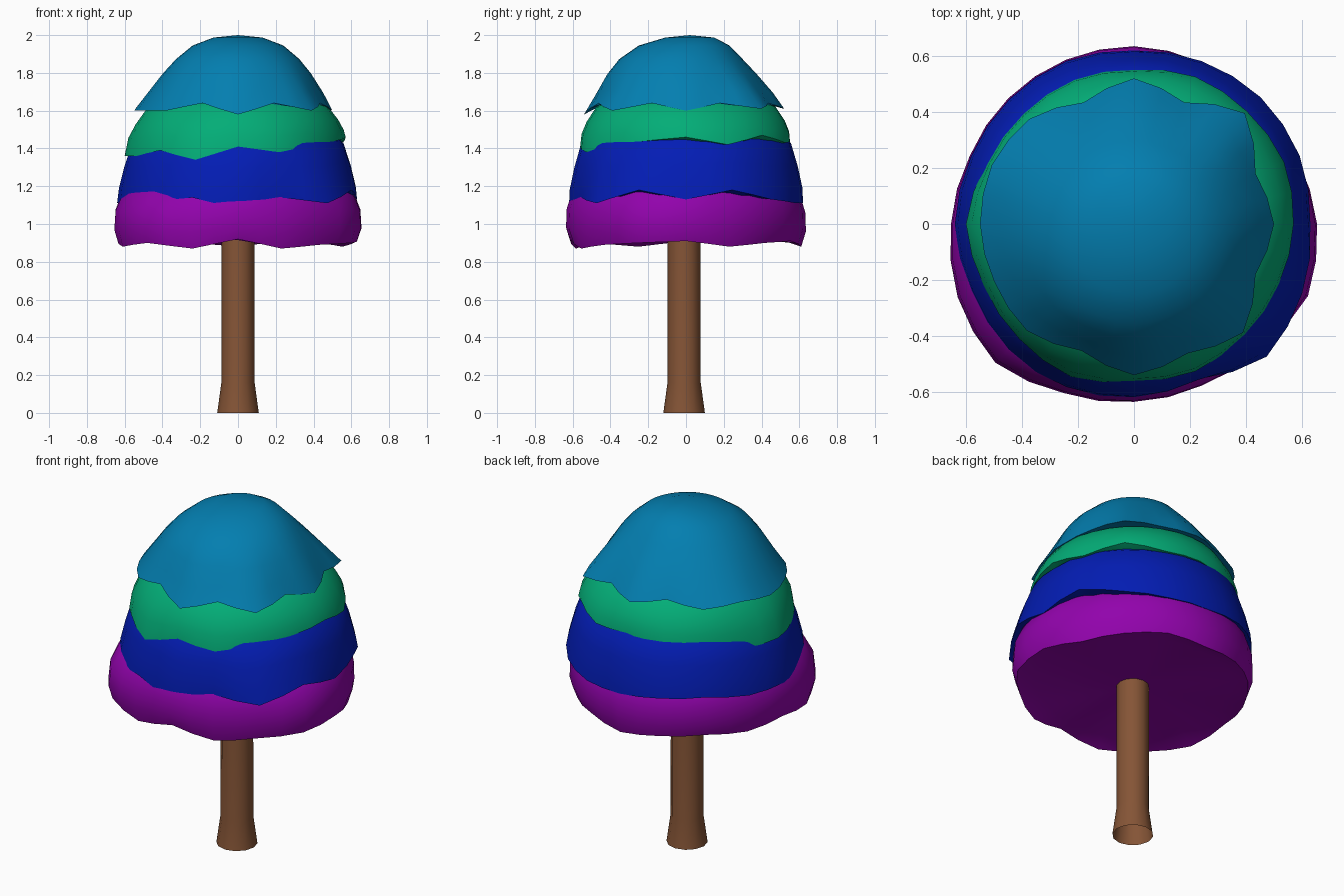
import bpy
import bmesh
from math import cos, sin, tau, radians

default = bpy.data.objects.get("Cube")
if default:
    bpy.data.objects.remove(default, do_unlink=True)


def material(name, rgb):
    mat = bpy.data.materials.new(name)
    mat.use_nodes = True
    colour = (*rgb, 1)
    mat.diffuse_color = colour
    mat.node_tree.nodes["Principled BSDF"].inputs["Base Color"].default_value = colour
    return mat


def skin(name, rings, mat, tip, base=None):
    """Bridge equal rings of points from bottom to top, closing with end points."""
    bm = bmesh.new()
    loops = [[bm.verts.new(point) for point in ring] for ring in rings]
    count = len(loops[0])
    for low, high in zip(loops, loops[1:]):
        for i in range(count):
            j = (i + 1) % count
            bm.faces.new((low[i], low[j], high[j], high[i]))
    for centre, loop in ((base, loops[0]), (tip, loops[-1])):
        if centre:
            vert = bm.verts.new(centre)
            for i in range(count):
                bm.faces.new((vert, loop[i], loop[(i + 1) % count]))
    bmesh.ops.recalc_face_normals(bm, faces=bm.faces)
    mesh = bpy.data.meshes.new(name)
    bm.to_mesh(mesh)
    bm.free()
    obj = bpy.data.objects.new(name, mesh)
    bpy.context.collection.objects.link(obj)
    mesh.materials.append(mat)
    bpy.ops.object.select_all(action="DESELECT")
    obj.select_set(True)
    bpy.context.view_layer.objects.active = obj
    bpy.ops.object.shade_smooth_by_angle(angle=radians(50))


def circle(radius, z, count, cx=0.0, cy=0.0):
    angles = [tau * i / count for i in range(count)]
    return [(cx + radius * cos(a), cy + radius * sin(a), z) for a in angles]


def doubled(values):
    """Insert the midpoint after every value of a closed loop, in whole units."""
    result = []
    for a, b in zip(values, values[1:] + values[:1]):
        result += [a / 100, (a + b) / 200]
    return result


def tier(name, mat, radii, heights, base_z, profile, top_z):
    """Ragged-hemmed canopy layer. Radii and hem heights are in hundredths, anticlockwise
    from the left side. Profile rows: blend from hem to round, radius, z, centre y."""
    radii, heights = doubled(radii), doubled(heights)
    count = len(radii)
    hem = [(r * cos(tau * i / count), r * sin(tau * i / count), base_z + h)
           for i, (r, h) in enumerate(zip(radii, heights))]
    mean_r = sum(radii) / count
    mean_z = sum(p[2] for p in hem) / count
    # recessed underside
    rings = [[(x * 0.85, y * 0.85, mean_z + 0.02) for x, y, z in hem], hem]
    # body rises from the ragged hem towards round sections
    for blend, radius, z, cy in profile:
        scale = radius / mean_r
        ring = []
        for h, r in zip(hem, circle(radius, z, count, 0, cy)):
            px, py = h[0] * scale, h[1] * scale
            ring.append((px + (r[0] - px) * blend, py + (r[1] - py) * blend,
                         z + (h[2] - mean_z) * (1 - blend) * 0.6))
        rings.append(ring)
    skin(name, rings, mat, (0, profile[-1][3], top_z), (0, 0, mean_z + 0.02))


brown = material("bark brown", (0.235, 0.09, 0.037))
purple = material("purple", (0.287, 0.001, 0.413))
blue = material("deep blue", (0.001, 0.012, 0.46))
green = material("green", (0.001, 0.42, 0.185))
teal = material("teal blue", (0.001, 0.21, 0.435))

# Trunk with flared, open foot
skin("trunk", [circle(r, z, 12, 0, -0.01) for r, z in
               ((0.11, 0), (0.088, 0.16), (0.087, 0.95))], brown, (0, 0, 0.95))

# Canopy, lowest layer first
tier("bottom_tier", purple,
     [63, 60, 59, 60, 61, 61, 61, 61, 63, 66, 68, 63, 61, 60, 61, 65],
     [1, -2, 0, 1, -2, 0, 1, -1, 1, -2, 0, -3, 2, -3, -1, 0], 0.90,
     ((0.1, 0.645, 0.97, 0), (0.2, 0.64, 1.07, 0), (0.5, 0.605, 1.17, 0),
      (1, 0.51, 1.25, 0)), 1.27)
tier("lower_middle_tier", blue,
     [63, 64, 64, 63, 62, 63, 63, 63, 64, 63, 64, 63, 62, 60, 67, 65],
     [3, 8, 3, 1, 1, 3, 4, 1, 1, 2, 2, 4, -2, 4, 1, 8], 1.10,
     ((0.3, 0.625, 1.20, 0), (0.5, 0.598, 1.31, 0), (0.8, 0.558, 1.43, 0),
      (1, 0.46, 1.51, 0)), 1.53)
tier("upper_middle_tier", green,
     [57, 58, 57, 57, 55, 56, 56, 57, 60, 58, 58, 59, 56, 57, 56, 56],
     [6, 2, 7, 3, 4, 0, 0, -4, -4, -4, -1, -6, 1, -2, 2, 4], 1.40,
     ((0.3, 0.56, 1.475, 0), (0.6, 0.53, 1.54, 0), (0.9, 0.475, 1.62, 0),
      (1, 0.37, 1.68, 0)), 1.70)
tier("top_tier", teal,
     [50, 47, 56, 47, 52, 47, 53, 55, 55, 54, 54, 49, 54, 50, 55, 47],
     [0, 4, 1, 4, 1, 4, 1, 3, 0, 0, 0, 4, -2, 4, 0, 4], 1.60,
     ((0.4, 0.46, 1.70, -0.01), (0.7, 0.39, 1.80, -0.03), (0.9, 0.325, 1.875, -0.03),
      (1, 0.24, 1.945, -0.01), (1, 0.13, 1.987, 0.02)), 2.0)
